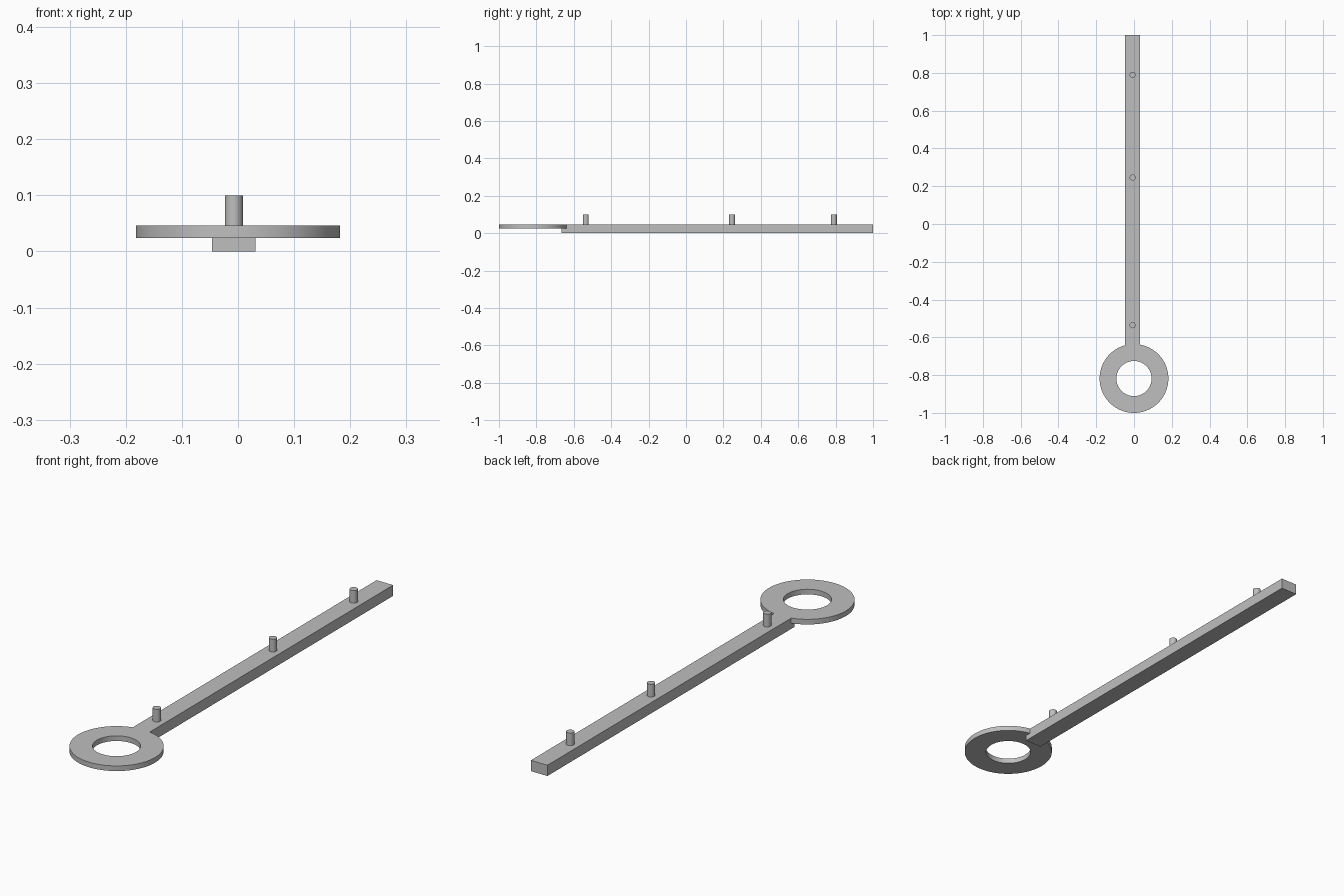
import bpy, bmesh, math
from mathutils import Matrix

cube = bpy.data.objects.get("Cube")
if cube:
    bpy.data.objects.remove(cube, do_unlink=True)

GREY = (0.52, 0.52, 0.52, 1)
grey = bpy.data.materials.new("plain grey")
grey.use_nodes = True
grey.diffuse_color = GREY
grey.node_tree.nodes["Principled BSDF"].inputs["Base Color"].default_value = GREY

TOP = 0.046          # shared top surface of bar and ring
BAR_X = -0.0075      # the bar sits slightly off the ring centre


def finish(name, bm, smooth=True):
    mesh = bpy.data.meshes.new(name)
    bmesh.ops.recalc_face_normals(bm, faces=bm.faces)
    bm.to_mesh(mesh)
    bm.free()
    obj = bpy.data.objects.new(name, mesh)
    bpy.context.collection.objects.link(obj)
    mesh.materials.append(grey)
    if smooth:
        bpy.ops.object.select_all(action='DESELECT')
        obj.select_set(True)
        bpy.context.view_layer.objects.active = obj
        bpy.ops.object.shade_smooth_by_angle(angle=math.radians(30))
    return obj


# Flat ring: rectangular section spun around its axis
ring_y, outer, inner, ring_bottom = -0.818, 0.182, 0.093, 0.024
bm = bmesh.new()
section = [bm.verts.new((r, ring_y, z)) for r, z in
           ((inner, ring_bottom), (outer, ring_bottom), (outer, TOP), (inner, TOP))]
edges = [bm.edges.new((section[i], section[(i + 1) % 4])) for i in range(4)]
bmesh.ops.spin(bm, geom=section + edges, cent=(0, ring_y, 0), axis=(0, 0, 1),
               angle=math.tau, steps=96, use_merge=True)
bmesh.ops.remove_doubles(bm, verts=bm.verts, dist=1e-5)
finish("ring", bm)

# Long bar, notched at the front so it tucks under the ring
bar_front, bar_back, half_width = -0.665, 1.0, 0.039
notch_y = ring_y + math.sqrt(outer ** 2 - half_width ** 2) - 0.002
profile = [(bar_front, 0), (bar_back, 0), (bar_back, TOP),
           (notch_y, TOP), (notch_y, ring_bottom), (bar_front, ring_bottom)]
bm = bmesh.new()
side = bm.faces.new([bm.verts.new((BAR_X - half_width, y, z)) for y, z in profile])
ext = bmesh.ops.extrude_face_region(bm, geom=[side])
moved = [v for v in ext["geom"] if isinstance(v, bmesh.types.BMVert)]
bmesh.ops.translate(bm, verts=moved, vec=(2 * half_width, 0, 0))
finish("bar", bm, smooth=False)

# Three upright pegs
peg_top, peg_base = 0.1, 0.04
for label, y in (("front", -0.536), ("middle", 0.246), ("back", 0.79)):
    bm = bmesh.new()
    bmesh.ops.create_cone(bm, cap_ends=True, segments=32, radius1=0.016, radius2=0.016,
                          depth=peg_top - peg_base,
                          matrix=Matrix.Translation((BAR_X, y, (peg_top + peg_base) / 2)))
    finish(label + "_peg", bm)
